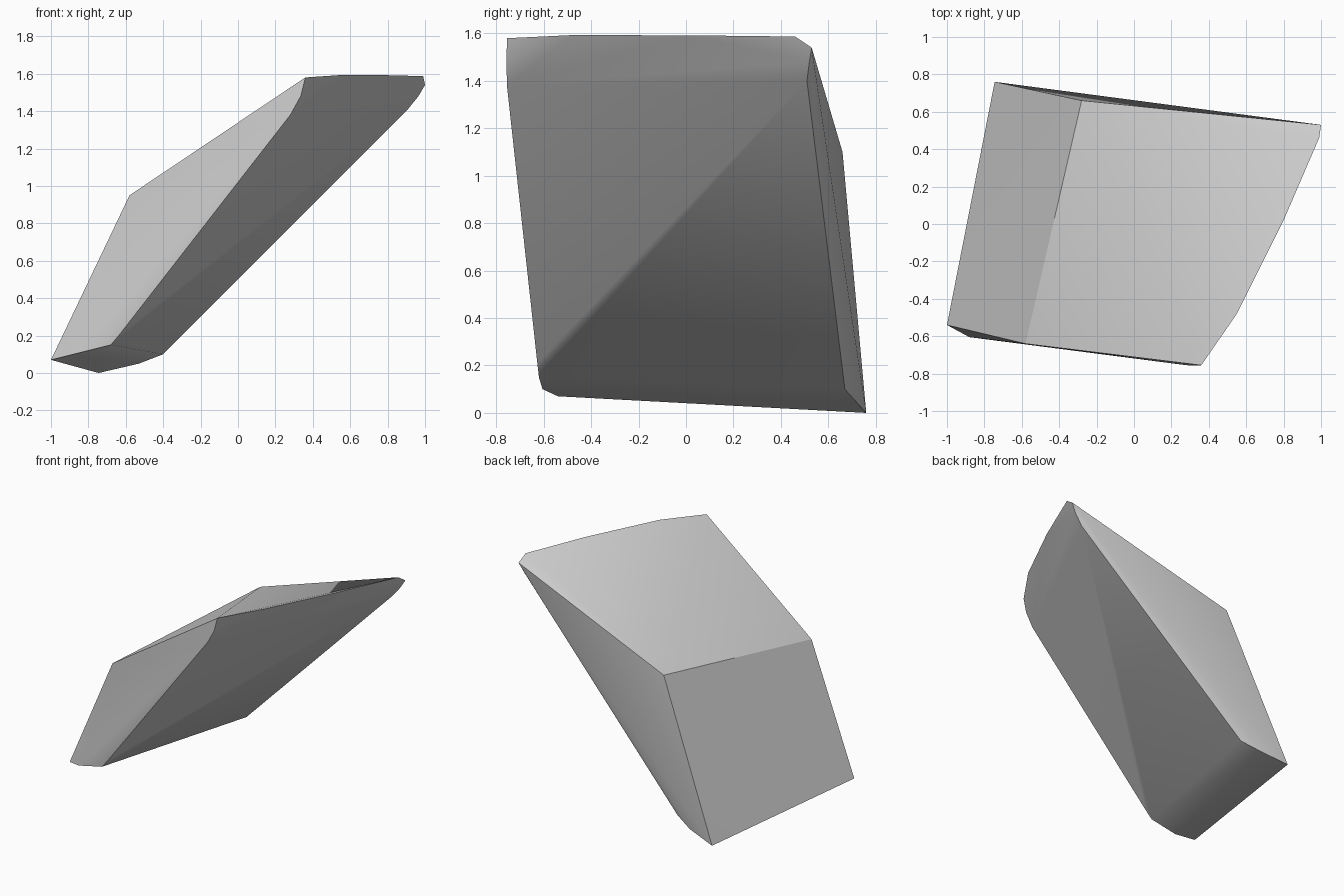
import bpy, bmesh, math

cube = bpy.data.objects.get("Cube")
if cube:
    bpy.data.objects.remove(cube, do_unlink=True)

# Stone colour
stone = bpy.data.materials.new("stone grey")
stone.use_nodes = True
colour = (0.6, 0.6, 0.6, 1)
stone.diffuse_color = colour
stone.node_tree.nodes["Principled BSDF"].inputs["Base Color"].default_value = colour

# Corners of the slanted boulder
ridge = [(-0.58, -0.64, 0.95), (-0.28, 0.66, 1.10)]
foot_front = [(-1, -0.54, 0.07), (-0.88, -0.605, 0.10),
              (-0.68, -0.62, 0.15), (-0.63, -0.627, 0.21)]
foot_back = [(-0.745, 0.76, 0), (-0.53, 0.715, 0.05), (-0.4, 0.67, 0.10)]
top_rim = [(0.36, -0.755, 1.58), (0.55, -0.48, 1.593), (0.8, 0.02, 1.592),
           (0.99, 0.46, 1.587), (1, 0.53, 1.54)]
under_rim = [(0.28, -0.755, 1.38), (0.335, -0.757, 1.48),
             (0.90, 0.51, 1.40), (0.965, 0.52, 1.48)]

# Wrap the corners in a tight faceted skin
bm = bmesh.new()
for p in ridge + foot_front + foot_back + top_rim + under_rim:
    bm.verts.new(p)
bmesh.ops.convex_hull(bm, input=bm.verts[:])
loose = [v for v in bm.verts if not v.link_faces]
bmesh.ops.delete(bm, geom=loose, context='VERTS')
bmesh.ops.recalc_face_normals(bm, faces=bm.faces[:])

mesh = bpy.data.meshes.new("boulder")
bm.to_mesh(mesh)
bm.free()
mesh.materials.append(stone)
boulder = bpy.data.objects.new("boulder", mesh)
bpy.context.collection.objects.link(boulder)

# Soft shading over shallow bends, crisp main edges
bpy.ops.object.select_all(action='DESELECT')
boulder.select_set(True)
bpy.context.view_layer.objects.active = boulder
bpy.ops.object.shade_smooth_by_angle(angle=math.radians(30))
